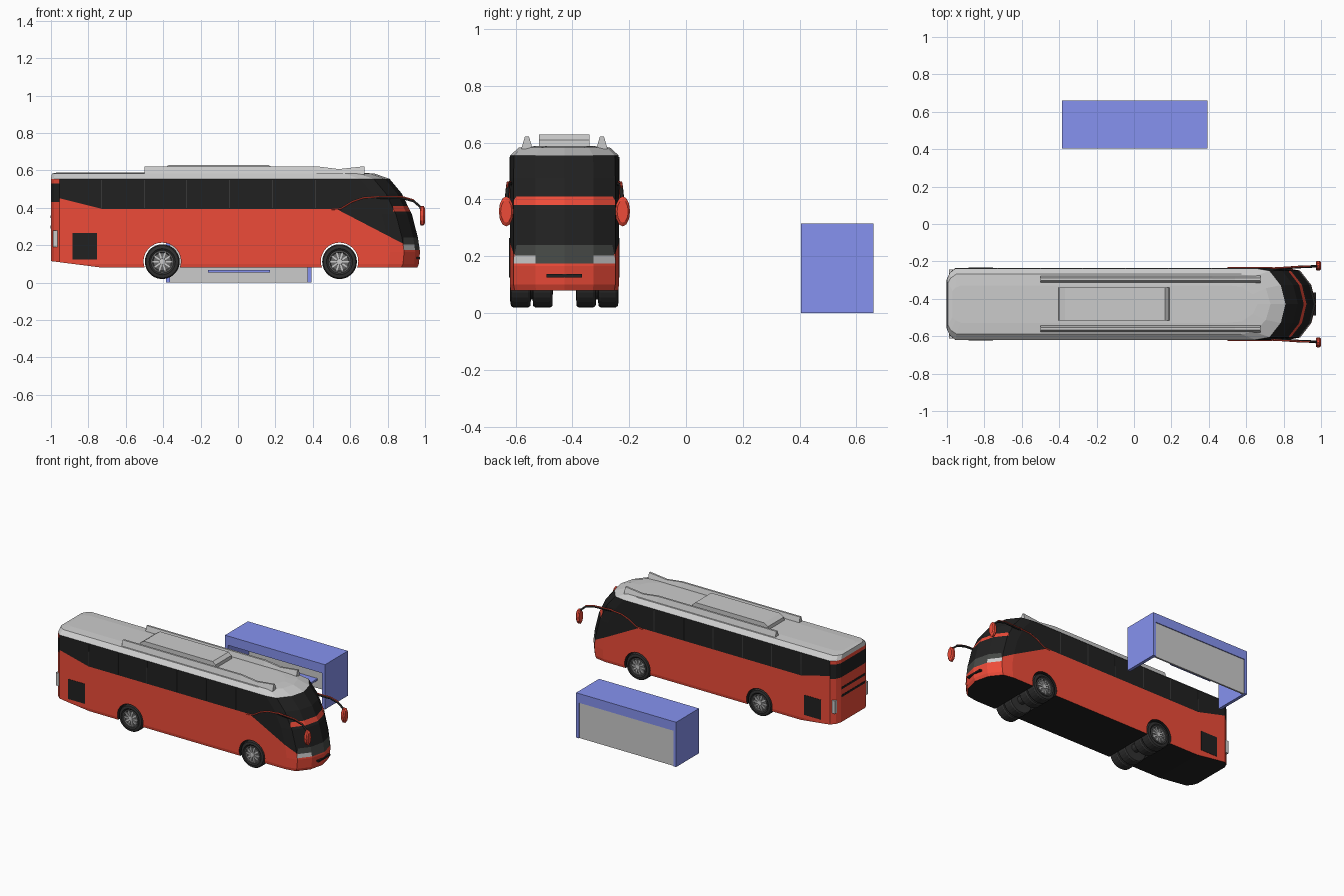
import bpy, bmesh, math
from mathutils import Vector

if "Cube" in bpy.data.objects:
    bpy.data.objects.remove(bpy.data.objects["Cube"])

BY = -0.428   # centre line of the bus


def mat(name, r, g, b):
    m = bpy.data.materials.new(name)
    m.diffuse_color = (r, g, b, 1)
    m.use_nodes = True
    m.node_tree.nodes["Principled BSDF"].inputs["Base Color"].default_value = m.diffuse_color
    return m


RED = mat("red_paint", 0.85, 0.07, 0.04)
BLACK = mat("black_glass", 0.015, 0.015, 0.015)
GREY = mat("roof_grey", 0.8, 0.8, 0.8)
DARK = mat("dark_grille", 0.06, 0.065, 0.06)
LAMP = mat("lamp", 0.6, 0.62, 0.62)
POST = mat("window_post", 0.04, 0.04, 0.04)
TYRE = mat("tyre", 0.03, 0.03, 0.03)
RIM = mat("rim_dark", 0.14, 0.14, 0.14)
BLUE = mat("blue_paint", 0.24, 0.29, 0.87)


def finish(name, bm, *mats):
    bmesh.ops.recalc_face_normals(bm, faces=bm.faces[:])
    me = bpy.data.meshes.new(name)
    bm.to_mesh(me)
    bm.free()
    for m in mats:
        if m:
            me.materials.append(m)
    ob = bpy.data.objects.new(name, me)
    bpy.context.collection.objects.link(ob)
    return ob


def loft(rings):
    bm = bmesh.new()
    vs = [[bm.verts.new(p) for p in r] for r in rings]
    n = len(rings[0])
    for a, b in zip(vs, vs[1:]):
        for i in range(n):
            bm.faces.new((a[i], a[(i + 1) % n], b[(i + 1) % n], b[i]))
    bm.faces.new(vs[0])
    bm.faces.new(vs[-1])
    return bm


def box(name, x0, x1, y0, y1, z0, z1, m=None):
    ring = lambda z: [(x0, y0, z), (x1, y0, z), (x1, y1, z), (x0, y1, z)]
    return finish(name, loft([ring(z0), ring(z1)]), m)


def lathe(name, prof, cx, cz, s, m, n=28):
    # profile of (radius, depth inward from the bus side), turned about y
    rings = [[(cx + r * math.cos(2 * math.pi * i / n), BY + s * (0.191 - d),
               cz + r * math.sin(2 * math.pi * i / n)) for i in range(n)] for r, d in prof]
    return finish(name, loft(rings), m)


def tube(name, pts, r, m):
    cu = bpy.data.curves.new(name, 'CURVE')
    cu.dimensions = '3D'
    cu.bevel_depth = r
    cu.bevel_resolution = 1
    cu.use_fill_caps = True
    sp = cu.splines.new('POLY')
    sp.points.add(len(pts) - 1)
    for p, q in zip(sp.points, pts):
        p.co = (*q, 1)
    cu.materials.append(m)
    ob = bpy.data.objects.new(name, cu)
    bpy.context.collection.objects.link(ob)


# Bus body: plan outlines lofted upward (z, rear x, nose x, half width)
LEVELS = [(0.08, -1, 0.958, 0.189), (0.10, -1, 0.967, 0.1925), (0.165, -1, 0.973, 0.1925),
          (0.24, -1, 0.962, 0.1925), (0.364, -1, 0.93, 0.1925), (0.476, -1, 0.876, 0.1925),
          (0.555, -1, 0.81, 0.191), (0.583, -0.995, 0.73, 0.16), (0.588, -0.97, 0.66, 0.10)]


def outline(z, xr, xf, w):
    half = [(xr, 0.7), (xr + 0.015, 0.87), (xr + 0.045, 1), (xf - 0.16, 1),
            (xf - 0.085, 0.93), (xf - 0.025, 0.53)]
    pts = [(x, k * w) for x, k in half] + [(xf, 0)] + [(x, -k * w) for x, k in reversed(half)]
    return [(x, BY + y, z) for x, y in pts]


def cut(bm, co, no, clear=False):
    bmesh.ops.bisect_plane(bm, geom=bm.verts[:] + bm.edges[:] + bm.faces[:], dist=1e-5,
                           plane_co=co, plane_no=Vector(no).normalized(), clear_outer=clear)


def paint(c, n):
    x, y, z = c.x, abs(c.y - BY), c.z
    if n.z < -0.7:
        return 1
    if z > 0.555:
        return 2
    if x < -0.955:
        return 1 if 0.43 < z < 0.53 else 0
    if x > 0.885 and z < 0.24:
        if z < 0.175:
            return 0
        return 4 if z < 0.203 and y > 0.1 else 3
    if x > 0.83 and 0.38 < z < 0.41:
        return 0
    sweep = 0.385 - 0.52 * (x - 0.543)
    tail = 0.395 - 0.25 * (x + 0.73)
    return 1 if z > min(sweep, max(0.395, tail)) else 0


bm = loft([outline(*l) for l in LEVELS])
cut(bm, (-0.725, 0, 0.08), (-0.035, 0, -0.275), True)
bmesh.ops.holes_fill(bm, edges=bm.edges[:], sides=0)
for z in (0.175, 0.203, 0.24, 0.38, 0.395, 0.41, 0.43, 0.53):
    cut(bm, (0, 0, z), (0, 0, 1))
for x in (-0.955, 0.83, 0.885):
    cut(bm, (x, 0, 0), (1, 0, 0))
cut(bm, (0.543, 0, 0.385), (0.52, 0, 1))
cut(bm, (-0.73, 0, 0.395), (0.25, 0, 1))
bmesh.ops.recalc_face_normals(bm, faces=bm.faces[:])
for f in bm.faces:
    f.material_index = paint(f.calc_center_median(), f.normal)
body = finish("bus_body", bm, RED, BLACK, GREY, DARK, LAMP)

# Wheel arches and wheels
for axle, cx in (("rear", -0.405), ("front", 0.543)):
    cutter = lathe(axle + "_arch_cutter", [(0.1, -0.1), (0.1, 0.5)], cx, 0.114, 1, BLACK, 32)
    cutter.hide_render = True
    cutter.hide_set(True)
    mod = body.modifiers.new(axle + "_arch", 'BOOLEAN')
    mod.operation = 'DIFFERENCE'
    mod.solver = 'EXACT'
    mod.material_mode = 'TRANSFER'
    mod.object = cutter
    lathe(axle + "_axle", [(0.03, 0.1), (0.03, 0.28)], cx, 0.112, 1, TYRE, 12)
    for s in (-1, 1):
        lathe(axle + "_tyres", [(0.055, 0.012), (0.07, 0), (0.087, 0.003), (0.093, 0.012),
                                (0.093, 0.062), (0.087, 0.071), (0.065, 0.073), (0.065, 0.079),
                                (0.087, 0.081), (0.093, 0.09), (0.093, 0.14), (0.087, 0.149),
                                (0.04, 0.15)], cx, 0.112, s, TYRE)
        lathe(axle + "_rim", [(0.06, 0.02), (0.06, 0.002), (0.053, 0.002), (0.048, 0.011),
                              (0.02, 0.009)], cx, 0.112, s, RIM)
        lathe(axle + "_hub", [(0.018, 0.012), (0.016, 0.0), (0.008, -0.001)], cx, 0.112, s, None, 12)
        for i in range(10):
            a = math.tau * i / 10
            u = Vector((math.cos(a), 0, math.sin(a)))
            v = Vector((-math.sin(a), 0, math.cos(a))) * 0.004
            rings = [[Vector((cx, BY + s * y, 0.112)) + u * r + v * k
                      for r, k in ((0.016, -1), (0.054, -1), (0.054, 1), (0.016, 1))]
                     for y in (0.175, 0.187)]
            finish(axle + "_spoke", loft(rings))

# Bake the arches into the body and drop the cutters
dg = bpy.context.evaluated_depsgraph_get()
baked = bpy.data.meshes.new_from_object(body.evaluated_get(dg))
body.modifiers.clear()
body.data = baked
for ob in [o for o in bpy.data.objects if o.name.endswith("_cutter")]:
    bpy.data.objects.remove(ob)

# Parts repeated on both sides of the bus
for s in (-1, 1):
    side = lambda d: BY + s * d
    box("side_vent", -0.885, -0.755, side(0.185), side(0.1945), 0.125, 0.265, BLACK)
    for x in (-0.73, -0.5, -0.275, -0.045, 0.185, 0.414):
        box("window_post", x - 0.003, x + 0.003, side(0.185), side(0.1935), 0.4, 0.55, POST)
    box("tail_lamp", -0.988, -0.965, side(0.155), side(0.185), 0.19, 0.28, LAMP)
    tube("window_trim", [(x, side(0.193), z) for x, z in
                         ((0.5, 0.392), (0.55, 0.395), (0.61, 0.432), (0.67, 0.453), (0.74, 0.458))],
         0.004, RED)
    tube("mirror_arm", [(x, side(y), z) for x, y, z in
                        ((0.74, 0.188, 0.455), (0.88, 0.198, 0.452), (0.94, 0.2, 0.435),
                         (0.975, 0.203, 0.405), (0.985, 0.204, 0.37))], 0.007, BLACK)
    tube("mirror_arm_trim", [(x, side(y), z) for x, y, z in
                             ((0.74, 0.192, 0.461), (0.88, 0.2, 0.459), (0.94, 0.202, 0.442))],
         0.004, RED)
    rings = [[(x, side(0.205) + 0.026 * k * math.cos(math.tau * i / 12),
               0.358 + 0.053 * k * math.sin(math.tau * i / 12)) for i in range(12)]
             for x, k in ((0.972, 0.85), (0.978, 1), (0.992, 1), (1.0, 0.75))]
    finish("mirror", loft(rings), RED)
    rings = [[(x, side(0.132) + d, z) for d, z in
              ((-0.02, 0.578), (-0.007, zt), (0.007, zt), (0.02, 0.578))]
             for x, zt in ((-0.5, 0.622), (0.42, 0.622), (0.54, 0.607), (0.675, 0.622))]
    finish("roof_rail", loft(rings))

# Roof air conditioner
rings = [[(x0, BY - 0.089, z), (x1, BY - 0.089, z), (x1, BY + 0.089, z), (x0, BY + 0.089, z)]
         for z, x0, x1 in ((0.58, -0.405, 0.19), (0.61, -0.4, 0.187), (0.629, -0.37, 0.165))]
finish("roof_air_unit", loft(rings))

# Nose slot and rear grille bars
box("bumper_slot", 0.94, 0.974, BY - 0.0625, BY + 0.0625, 0.126, 0.137, BLACK)
for z in (0.29, 0.345):
    box("rear_bar", -1.002, -0.98, BY - 0.13, BY + 0.13, z, z + 0.015, BLACK)

# Bus shelter: roof, two side walls, back panel, bench
box("shelter_roof", -0.385, 0.393, 0.405, 0.66, 0.25, 0.315, BLUE)
for x in (-0.385, 0.371):
    box("shelter_side", x, x + 0.022, 0.405, 0.66, 0, 0.25, BLUE)
box("shelter_back", -0.363, 0.371, 0.642, 0.654, 0, 0.25)
box("shelter_bench", -0.16, 0.17, 0.56, 0.642, 0.055, 0.068, BLUE)
